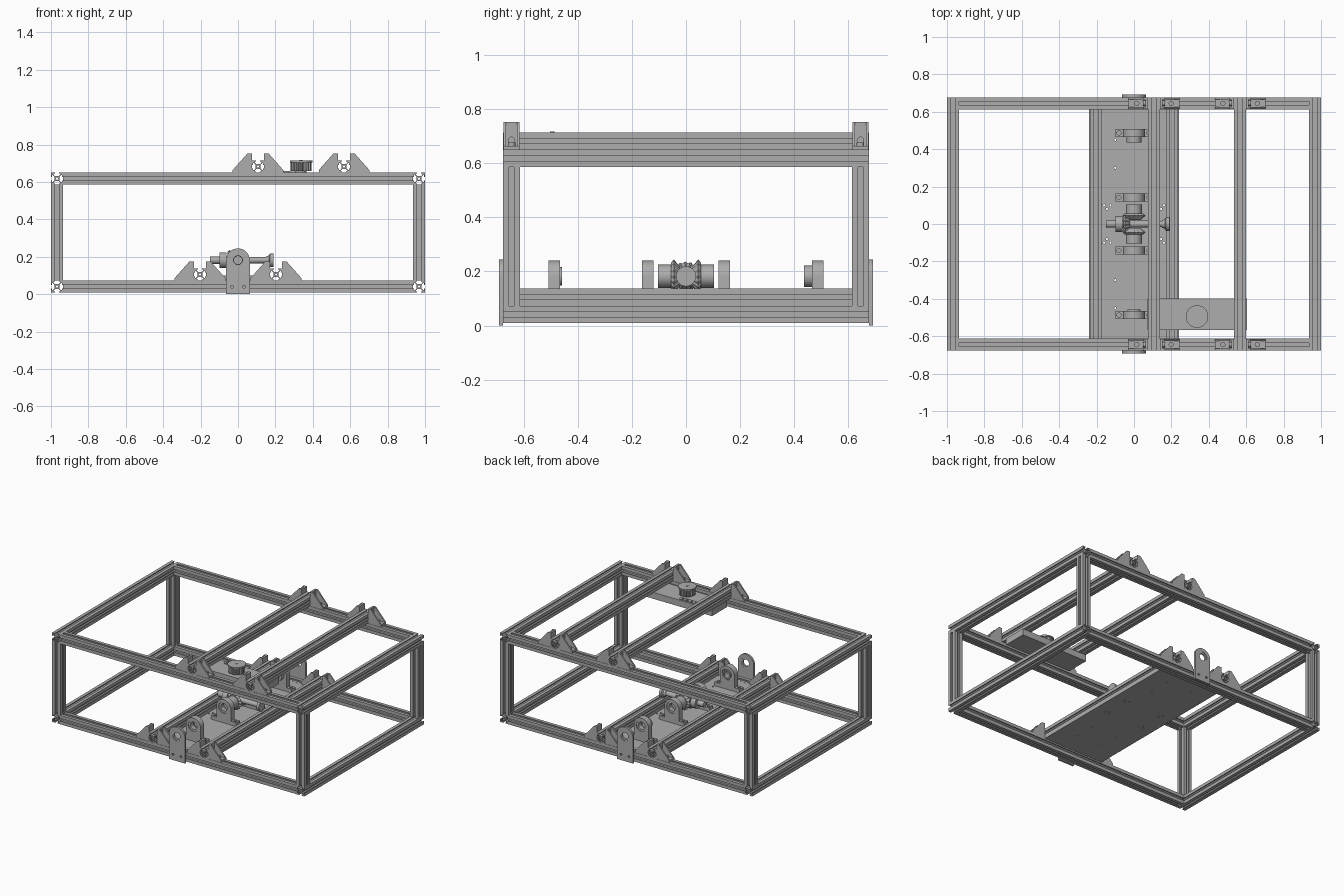
import bpy, bmesh
from math import cos, sin, pi, tau
from mathutils import Vector

cube = bpy.data.objects.get("Cube")
if cube:
    bpy.data.objects.remove(cube, do_unlink=True)

metal = bpy.data.materials.new("grey metal")
metal.use_nodes = True
GREY = (0.42, 0.42, 0.42, 1)
metal.diffuse_color = GREY
metal.node_tree.nodes["Principled BSDF"].inputs["Base Color"].default_value = GREY

# Maps profile coordinates (u, v) and extrusion w to world axes
MAP = {"x": lambda u, v, w: (w, u, v),
       "y": lambda u, v, w: (u, w, v),
       "z": lambda u, v, w: (u, v, w)}


def finish(name, bm, smooth=False):
    bmesh.ops.recalc_face_normals(bm, faces=bm.faces)
    mesh = bpy.data.meshes.new(name)
    bm.to_mesh(mesh)
    bm.free()
    mesh.materials.append(metal)
    ob = bpy.data.objects.new(name, mesh)
    bpy.context.collection.objects.link(ob)
    if smooth:
        bpy.ops.object.select_all(action="DESELECT")
        ob.select_set(True)
        bpy.context.view_layer.objects.active = ob
        bpy.ops.object.shade_smooth_by_angle(angle=0.6)
    return ob


def prism(name, loops, axis, w0, w1, smooth=False):
    """Extrude an outline (first loop) with holes (other loops) along an axis."""
    bm = bmesh.new()
    edges = []
    for loop in loops:
        vs = [bm.verts.new(MAP[axis](u, v, w0)) for u, v in loop]
        edges += [bm.edges.new((a, b)) for a, b in zip(vs, vs[1:] + vs[:1])]
    bmesh.ops.triangle_fill(bm, use_beauty=True, use_dissolve=False, edges=edges)
    ext = bmesh.ops.extrude_face_region(bm, geom=bm.faces[:])
    moved = [g for g in ext["geom"] if isinstance(g, bmesh.types.BMVert)]
    bmesh.ops.translate(bm, verts=moved, vec=Vector(MAP[axis](0, 0, w1 - w0)))
    return finish(name, bm, smooth)


def lathe(name, axis, center, rings, seg=32, teeth=0.0):
    """Turned part from (position, radius) rings; teeth shrinks alternate pairs."""
    bm = bmesh.new()
    rows = []
    for w, r in rings:
        row = []
        for i in range(seg):
            k = r * (1 - teeth * (i // 2 % 2))
            a = tau * i / seg
            row.append(bm.verts.new(Vector(center) + Vector(MAP[axis](k * cos(a), k * sin(a), w))))
        rows.append(row)
    for a, b in zip(rows, rows[1:]):
        for i in range(seg):
            j = (i + 1) % seg
            bm.faces.new((a[i], a[j], b[j], b[i]))
    bm.faces.new(rows[0])
    bm.faces.new(rows[-1])
    return finish(name, bm, teeth == 0)


def rect(u0, u1, v0, v1):
    return [(u0, v0), (u1, v0), (u1, v1), (u0, v1)]


def circle(u, v, r, n=20):
    return [(u + r * cos(tau * i / n), v + r * sin(tau * i / n)) for i in range(n)]


def box(name, x0, x1, y0, y1, z0, z1):
    return prism(name, [rect(x0, x1, y0, y1)], "z", z0, z1)


def arch(half, z0, zc, n=16):
    """Upright plate outline with a half-round top."""
    return [(-half, z0), (half, z0)] + [
        (half * cos(pi * i / n), zc + half * sin(pi * i / n)) for i in range(n + 1)]


# Slotted square extrusion
B = 0.0322
SIDE = [(1, 1), (.3, 1), (.3, .82), (.58, .82), (.58, .68), (.3, .4)]
SIDE += [(-u, v) for u, v in reversed(SIDE[1:])]


def beam(name, axis, u, v, w0, w1):
    outline = []
    for q in range(4):
        c, s = (1, 0, -1, 0)[q], (0, 1, 0, -1)[q]
        outline += [(u + B * (c * a - s * b), v + B * (s * a + c * b)) for a, b in SIDE]
    prism(name, [outline, circle(u, v, B * .2, 12)], axis, w0, w1)


# Outer frame
X, Y, LOW, HIGH = 0.968, 0.645, 0.041, 0.618
for z, level in ((LOW, "lower"), (HIGH, "upper")):
    for s in (-1, 1):
        beam(level + "_side_rail", "y", s * X, z, -Y - B, Y + B)
        beam(level + "_long_rail", "x", s * Y, z, -X + B, X - B)
for sx in (-1, 1):
    for sy in (-1, 1):
        beam("corner_post", "z", sx * X, sy * Y, LOW + B, HIGH - B)


# Corner bracket: two gusset walls, base, upright and bolt heads
def bracket(x, y, z, d):
    H = 0.103
    gusset = [(0, 0), (H, 0), (H, .014), (.024, H), (0, H)]
    for y0 in (-.03, .02):
        prism("bracket_gusset", [[(x + d * u, z + v) for u, v in gusset]], "y", y + y0, y + y0 + .01)
    prism("bracket_base", [rect(x, x + d * H, z, z + .014)], "y", y - .02, y + .02)
    prism("bracket_upright", [rect(x, x + d * .014, z, z + H)], "y", y - .02, y + .02)
    lathe("bracket_bolt", "z", (x + d * .06, y, z + .014), [(0, .014), (.012, .014)], 12)
    lathe("bracket_bolt", "x", (x + d * .014, y, z + .035), [(0, .014), (d * .012, .014)], 12)


# Cross beams with brackets at both ends
for level, xs, z in (("lower", (-.203, .203), LOW + B), ("upper", (.107, .567), HIGH + B)):
    for x in xs:
        beam(level + "_cross_beam", "y", x, z + B, -Y - B, Y + B)
        for y in (-Y, Y):
            for d in (-1, 1):
                bracket(x + d * B, y, z, d)

# Base plate with small screw holes
holes = [circle(sx * hx, sy * hy, .006, 8) for sx in (-1, 1) for sy in (-1, 1)
         for hx, hy in ((.16, .1), (.125, .1), (.145, .08), (.1, .3), (.1, .45))]
prism("base_plate", [rect(-.24, .24, -.612, .612)] + holes, "z", .06, .073)

# Axle line: end plates, pillow blocks and bearings
AX = 0.182
for s in (-1, 1):
    prism("end_plate", [arch(.063, 0, AX), circle(0, AX, .036), circle(-.032, .04, .008, 10),
                        circle(.032, .04, .008, 10)], "y", s * .677, s * .692, True)
    prism("end_bearing", [circle(0, AX, .036), circle(0, AX, .024)], "y", s * .679, s * .69, True)
    for y in (.142, .487):
        w0, w1 = s * (y - .021), s * (y + .021)
        foot = [rect(-.1, .1, s * y - .021, s * y + .021)]
        foot += [circle(h, s * y, .011, 12) for h in (-.08, .08)]
        prism("pillow_foot", foot, "z", .073, .1)
        prism("pillow_block", [arch(.058, .1, AX), circle(0, AX, .04)], "y", w0, w1, True)
        prism("pillow_bearing", [circle(0, AX, .04), circle(0, AX, .026)], "y",
              s * (y - .016), s * (y + .016), True)
for y0, y1, r in ((.437, .466, .04), (-.466, -.458, .034)):
    prism("bearing_collar", [circle(0, AX, r), circle(0, AX, .024)], "y", y0, y1, True)

# Bevel gear set
for s in (-1, 1):
    lathe("side_gear", "y", (0, 0, AX), [(s * .022, .036), (s * .045, .062), (s * .056, .05)], 64, .08)
    prism("side_gear_hub", [circle(0, AX, .043, 32), circle(0, AX, .022)], "y", s * .054, s * .104, True)
lathe("pinion_gear", "x", (0, 0, AX), [(-.022, .036), (-.045, .054), (-.056, .046)], 64, .08)
lathe("pinion_shaft", "x", (0, 0, AX), [(-.15, .02), (-.1, .02), (-.1, .042), (-.062, .042),
                                       (-.062, .02), (.16, .016)])
lathe("shaft_end_cap", "x", (0, 0, AX), [(.15, .02), (.165, .026), (.172, .037), (.19, .037)])

# Drive plate below the upper cross beams
PZ = HIGH + B
box("drive_plate", .072, .605, -.567, -.397, PZ - .045, PZ + .001)
slot = [(.2 + .016 * cos(pi / 2 + pi * i / 8), -.416 + .016 * sin(pi / 2 + pi * i / 8)) for i in range(9)]
slot += [(.522 - u, -.832 - v) for u, v in slot]
prism("slot_strip", [slot] + [circle(x, -.416, .009, 12) for x in (.21, .245, .28, .312)],
      "z", PZ, PZ + .008)

# Toothed pulley
PC = (.337, -.495, PZ)
lathe("pulley_hub", "z", PC, [(0, .03), (.015, .03)])
lathe("pulley_drum", "z", PC, [(.008, .055), (.055, .055)], 64, .1)
lathe("pulley_rim", "z", PC, [(.055, .06), (.064, .06)], 40)
lathe("pulley_shaft", "z", PC, [(.06, .008), (.067, .008)], 12)
